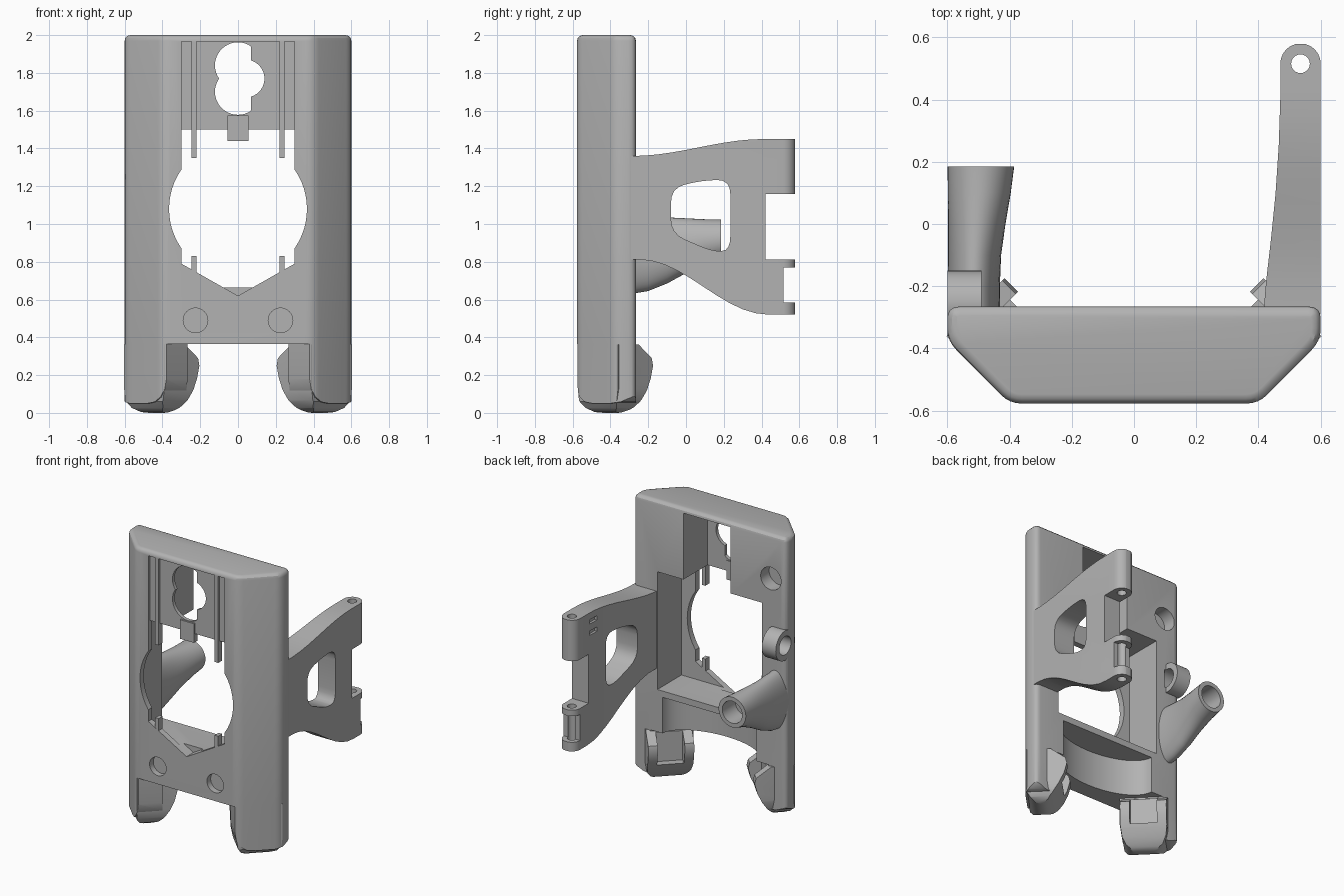
import bpy, bmesh
from math import sin, cos, pi, radians
from mathutils import Vector

if "Cube" in bpy.data.objects:
    bpy.data.objects.remove(bpy.data.objects["Cube"])

grey = bpy.data.materials.new("plain grey")
grey.use_nodes = True
grey.diffuse_color = (0.45, 0.45, 0.45, 1)
grey.node_tree.nodes["Principled BSDF"].inputs["Base Color"].default_value = grey.diffuse_color
parts = []


def loft(name, rings):
    """Skin a list of equal vertex rings and cap both ends."""
    bm = bmesh.new()
    loops = [[bm.verts.new(p) for p in ring] for ring in rings]
    n = len(loops[0])
    for a, b in zip(loops, loops[1:]):
        for i in range(n):
            j = (i + 1) % n
            bm.faces.new((a[i], a[j], b[j], b[i]))
    bm.faces.new(loops[0])
    bm.faces.new(loops[-1])
    bmesh.ops.recalc_face_normals(bm, faces=bm.faces)
    mesh = bpy.data.meshes.new(name)
    bm.to_mesh(mesh)
    bm.free()
    mesh.materials.append(grey)
    ob = bpy.data.objects.new(name, mesh)
    bpy.context.collection.objects.link(ob)
    return ob


PLACE = {"x": lambda u, v, t: (t, u, v),
         "y": lambda u, v, t: (u, t, v),
         "z": lambda u, v, t: (u, v, t)}


def prism(name, pts, axis, a, b):
    return loft(name, [[PLACE[axis](u, v, t) for u, v in pts] for t in (a, b)])


def box(name, x, y, z):
    return prism(name, [(x[0], y[0]), (x[1], y[0]), (x[1], y[1]), (x[0], y[1])], "z", *z)


def circle(u, v, ru, rv=None, n=40):
    rv = rv or ru
    return [(u + ru * cos(2 * pi * i / n), v + rv * sin(2 * pi * i / n)) for i in range(n)]


def apply(ob, mod):
    bpy.context.view_layer.objects.active = ob
    bpy.ops.object.modifier_apply(modifier=mod.name)


def cut(ob, tool, op="DIFFERENCE"):
    mod = ob.modifiers.new("cut", "BOOLEAN")
    mod.operation, mod.solver, mod.object = op, "EXACT", tool
    apply(ob, mod)
    bpy.data.objects.remove(tool)


def bevel(ob, width, segments=3, angle=30):
    mod = ob.modifiers.new("round", "BEVEL")
    mod.width, mod.segments, mod.angle_limit = width, segments, radians(angle)
    mod.limit_method = "ANGLE"
    apply(ob, mod)


def rounded(pts, r, n=5):
    """Round every corner of a polygon with a small quadratic curve."""
    out = []
    for i, p in enumerate(pts):
        p, a, b = Vector(p), Vector(pts[i - 1]), Vector(pts[(i + 1) % len(pts)])
        s = p + (a - p).normalized() * min(r, (a - p).length * 0.45)
        e = p + (b - p).normalized() * min(r, (b - p).length * 0.45)
        for k in range(n):
            t = k / (n - 1)
            out.append(tuple(s * (1 - t) ** 2 + p * 2 * t * (1 - t) + e * t * t))
    return out


def ease(p, q, n=10):
    """S-shaped edge between two points."""
    return [(p[0] + (q[0] - p[0]) * i / n,
             p[1] + (q[1] - p[1]) * (1 - cos(pi * i / n)) / 2) for i in range(n + 1)]


# Housing: a chamfered column hollowed from the back
plan = rounded([(-.6, -.265), (-.6, -.375), (-.4, -.577), (.4, -.577), (.6, -.375), (.6, -.265)], .04)
housing = prism("housing", plan, "z", .2, 2)
bevel(housing, .03, 3, 60)
cut(housing, box("leg_gap", (-1, 1), (-1, 0), (0, .365)))
cut(housing, prism("lower_hollow", circle(0, -.26, .37, .2), "z", 0, .62))
cut(housing, box("main_hollow", (-.41, .41), (-.535, 0), (.665, 1.5)))
cut(housing, box("upper_hollow", (-.165, .205), (-.535, 0), (1.45, 1.97)))
cut(housing, box("panel_recess", (-.3, .3), (-.7, -.56), (1.4, 1.965)))

# Front window with round sides and a pointed base
window = [(-.3, 1.5), (-.3, .79), (0, .62), (.3, .79), (.3, 1.5)]
cut(housing, prism("window", window, "y", -.7, -.5))
cut(housing, prism("round_window", circle(0, 1.08, .365, n=64), "y", -.7, -.5))

# Lobed keyhole with a straight right edge
for u, v, r, limit in [(0, 1.84, .122, .07), (0, 1.70, .122, .07), (.04, 1.77, .1, 1)]:
    lobe = [(min(a, limit), b) for a, b in circle(u, v, r)]
    cut(housing, prism("keyhole", lobe, "y", -.7, -.5))

# Blind screw holes, front and back
for s in (-1, 1):
    cut(housing, prism("front_hole", circle(s * .225, .49, .065), "y", -.7, -.535))
cut(housing, prism("back_hole", circle(-.48, 1.69, .08), "y", -.36, 0))
cut(housing, prism("side_hole", circle(-.255, 1.25, .065), "x", -.7, -.48))
parts.append(housing)

# Guide rails and centre tab
for s, side in ((-1, "right"), (1, "left")):
    x = sorted((s * .22, s * .247))
    parts.append(box(side + "_upper_rail", x, (-.575, -.53), (1.35, 1.965)))
    parts.append(box(side + "_lower_rail", x, (-.575, -.53), (.74, .83)))
parts.append(box("centre_tab", (-.055, .055), (-.572, -.53), (1.44, 1.575)))

# Legs and diagonal hooked feet; d runs inwards, w across the foot
hook = [(.005, .06), (.03, .025), (.06, .005), (.1, 0), (.14, .015), (.18, .055), (.22, .115),
        (.25, .18), (.268, .25), (.258, .29), (.16, .362), (.005, .362)]
h = 2 ** -0.5
for s, side in ((-1, "right"), (1, "left")):
    def spot(d, w, z):
        return (s * (.5 + h * (w - d)), -.47 + h * (w + d), z)

    def across(name, pts, d0, d1):
        return loft(name, [[spot(d, w, z) for w, z in pts] for d in (d0, d1)])

    leg = prism(side + "_leg", plan, "z", 0, .365)
    leg_shape = rounded([(-.16, .6), (-.16, .05), (.23, .05), (.23, .6)], .13)
    cut(leg, across("leg_shape", leg_shape, -.2, .17), "INTERSECT")
    foot = loft(side + "_foot", [[spot(d, w, z) for d, z in hook] for w in (-.2, .2)])
    foot_shape = rounded([(-.15, .6), (-.15, -.005), (.15, -.005), (.15, .6)], .13)
    cut(foot, across("foot_shape", foot_shape, -.1, .4), "INTERSECT")
    notch = [(-.088, .14), (.088, .14), (.088, .6), (-.088, .6)]
    cut(foot, across("foot_notch", notch, .18, .4))
    parts += [leg, foot]

# Hinge arm: side profile crossed with a tapering plan
outline = ease((-.29, 1.36), (.42, 1.45))
outline += [(.578, 1.45), (.578, 1.16), (.42, 1.16), (.42, .813), (.578, .813), (.578, .77),
            (.515, .77), (.515, .585), (.578, .585), (.578, .52)]
outline += ease((.44, .52), (-.25, .812)) + [(-.29, .812)]
arm = prism("hinge_arm", outline, "x", .3, .7)
tip = [(.535 + .065 * cos(pi * i / 12), .515 + .065 * sin(pi * i / 12)) for i in range(13)]
inner = [(.47, .4), (.465, .25), (.455, .1), (.44, -.05), (.425, -.18), (.415, -.3), (.6, -.3)]
cut(arm, prism("arm_plan", tip + inner, "z", 0, 2), "INTERSECT")
opening = [(-.08, 1.19), (.08, 1.23), (.235, 1.235), (.235, .86), (.14, .855), (-.08, .95)]
cut(arm, prism("arm_opening", rounded(opening, .08), "x", .2, .8))
cut(arm, prism("pin_hole", circle(.535, .515, .03, n=24), "z", 0, 2))
for z in (1.29, 1.37):
    cut(arm, box("arm_slot", (.4, .485), (.33, .41), (z, z + .03)))
parts.append(arm)

# Flared tube on the opposite side
sections = [(-.29, -.515, .84, .085, .21), (-.2, -.515, .845, .084, .2),
            (-.1, -.512, .86, .085, .175), (0, -.505, .885, .092, .145),
            (.1, -.497, .905, .101, .12), (.185, -.492, .917, .107, .107)]
tube = loft("socket_tube", [[(u, y, v) for u, v in circle(cx, cz, rx, rz)]
                            for y, cx, cz, rx, rz in sections])
cut(tube, prism("socket_bore", circle(-.492, .917, .078), "y", .04, .4))
parts.append(tube)

# Side ring
ring = prism("side_ring", circle(-.255, 1.25, .105), "x", -.599, -.49)
cut(ring, prism("ring_bore", circle(-.255, 1.25, .065), "x", -.7, -.3))
parts.append(ring)

# Crisp-edged smooth shading
bpy.ops.object.select_all(action="DESELECT")
for ob in parts:
    ob.select_set(True)
bpy.context.view_layer.objects.active = housing
bpy.ops.object.shade_smooth_by_angle(angle=radians(30))
